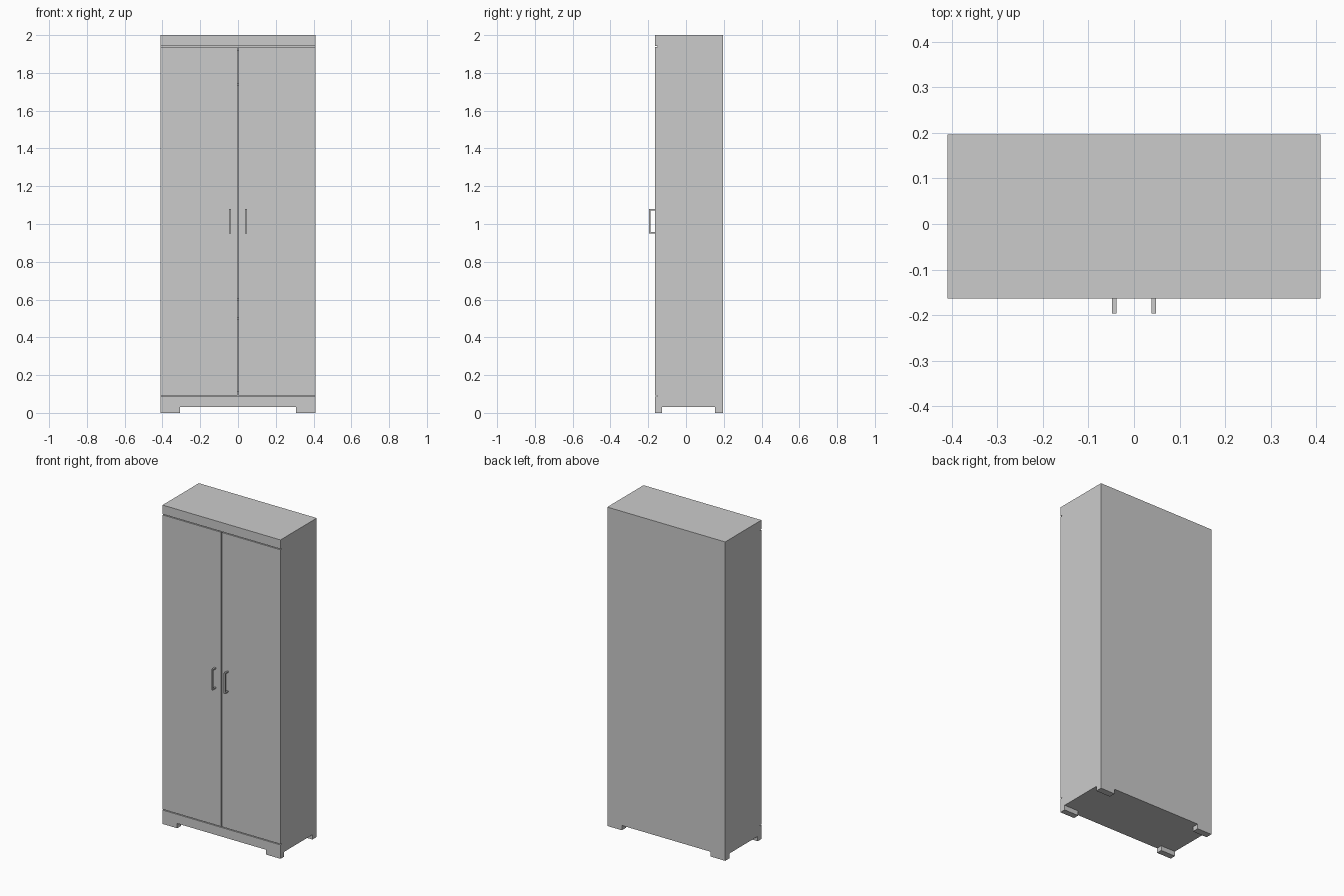
import bpy, bmesh

if "Cube" in bpy.data.objects:
    bpy.data.objects.remove(bpy.data.objects["Cube"])

W = 0.409                    # half width
YF, YB = -0.163, 0.196       # front and back faces
FRONT_T, T = 0.012, 0.012    # front thickness, panel thickness
BASE = 0.03                  # foot height
DOOR_LO, DOOR_HI, GAP = 0.092, 1.938, 0.005


def make(name, boxes):
    """One object from a list of (x0, x1, y0, y1, z0, z1) boxes."""
    bm = bmesh.new()
    for x0, x1, y0, y1, z0, z1 in boxes:
        verts = bmesh.ops.create_cube(bm, size=1)["verts"]
        for v in verts:
            v.co.x = x1 if v.co.x > 0 else x0
            v.co.y = y1 if v.co.y > 0 else y0
            v.co.z = z1 if v.co.z > 0 else z0
    me = bpy.data.meshes.new(name)
    bm.to_mesh(me)
    bm.free()
    ob = bpy.data.objects.new(name, me)
    bpy.context.collection.objects.link(ob)
    return ob


def profile(name, pts, axis, a, b):
    """Extrude a 2D outline along axis 'x' or 'y' from a to b."""
    bm = bmesh.new()
    place = (lambda p, d: (d, *p)) if axis == "x" else (lambda p, d: (p[0], d, p[1]))
    face = bm.faces.new([bm.verts.new(place(p, a)) for p in pts])
    ext = bmesh.ops.extrude_face_region(bm, geom=[face])["geom"]
    for v in ext:
        if isinstance(v, bmesh.types.BMVert):
            setattr(v.co, axis, b)
    bmesh.ops.recalc_face_normals(bm, faces=bm.faces)
    me = bpy.data.meshes.new(name)
    bm.to_mesh(me)
    bm.free()
    ob = bpy.data.objects.new(name, me)
    bpy.context.collection.objects.link(ob)
    return ob


# Carcass behind the doors
yi = YF + FRONT_T
inner = W - T
for side, s in (("left", -1), ("right", 1)):
    x0, x1 = sorted((s * inner, s * W))
    make(side + "_side_panel", [(x0, x1, yi, YB, BASE, 2)])
make("top_panel", [(-inner, inner, yi, YB, 2 - T, 2)])
make("bottom_panel", [(-inner, inner, yi, YB, BASE, BASE + T)])
make("back_panel", [(-inner, inner, YB - T, YB, BASE + T, 2 - T)])

# Rails closing the carcass behind the door gaps, and shelves
make("upper_rail", [(-inner, inner, yi, yi + T, DOOR_HI - 0.02, 2 - T)])
make("lower_rail", [(-inner, inner, yi, yi + T, BASE + T, DOOR_LO + 0.02)])
for i, z in enumerate((0.5, 0.6, 1.74)):
    make(f"shelf_{i + 1}", [(-inner, inner, yi + 0.002, YB - T, z - 0.006, z + 0.006)])

# Front cornice and notched plinth
make("cornice", [(-W, W, YF, yi, DOOR_HI + GAP, 2)])
FX, top = 0.308, DOOR_LO - GAP
profile("plinth", [(-W, 0), (-FX, 0), (-FX, BASE), (FX, BASE), (FX, 0),
                   (W, 0), (W, top), (-W, top)], "y", YF, yi)

# Doors, handles and feet on both sides
hy, z0, z1, t = -0.196, 0.949, 1.08, 0.008
for side, s in (("left", -1), ("right", 1)):
    x0, x1 = sorted((s * 0.0025, s * W))
    make(side + "_door", [(x0, x1, YF, yi, DOOR_LO, DOOR_HI)])
    hx = s * 0.043
    profile(side + "_handle", [(YF, z0), (hy, z0), (hy, z1), (YF, z1), (YF, z1 - t),
                               (hy + t, z1 - t), (hy + t, z0 + t), (YF, z0 + t)],
            "x", hx - 0.005, hx + 0.005)
    x0, x1 = sorted((s * FX, s * W))
    make(side + "_front_foot", [(x0, x1, yi, -0.126, 0, BASE)])
    make(side + "_back_foot", [(x0, x1, 0.154, YB, 0, BASE)])
